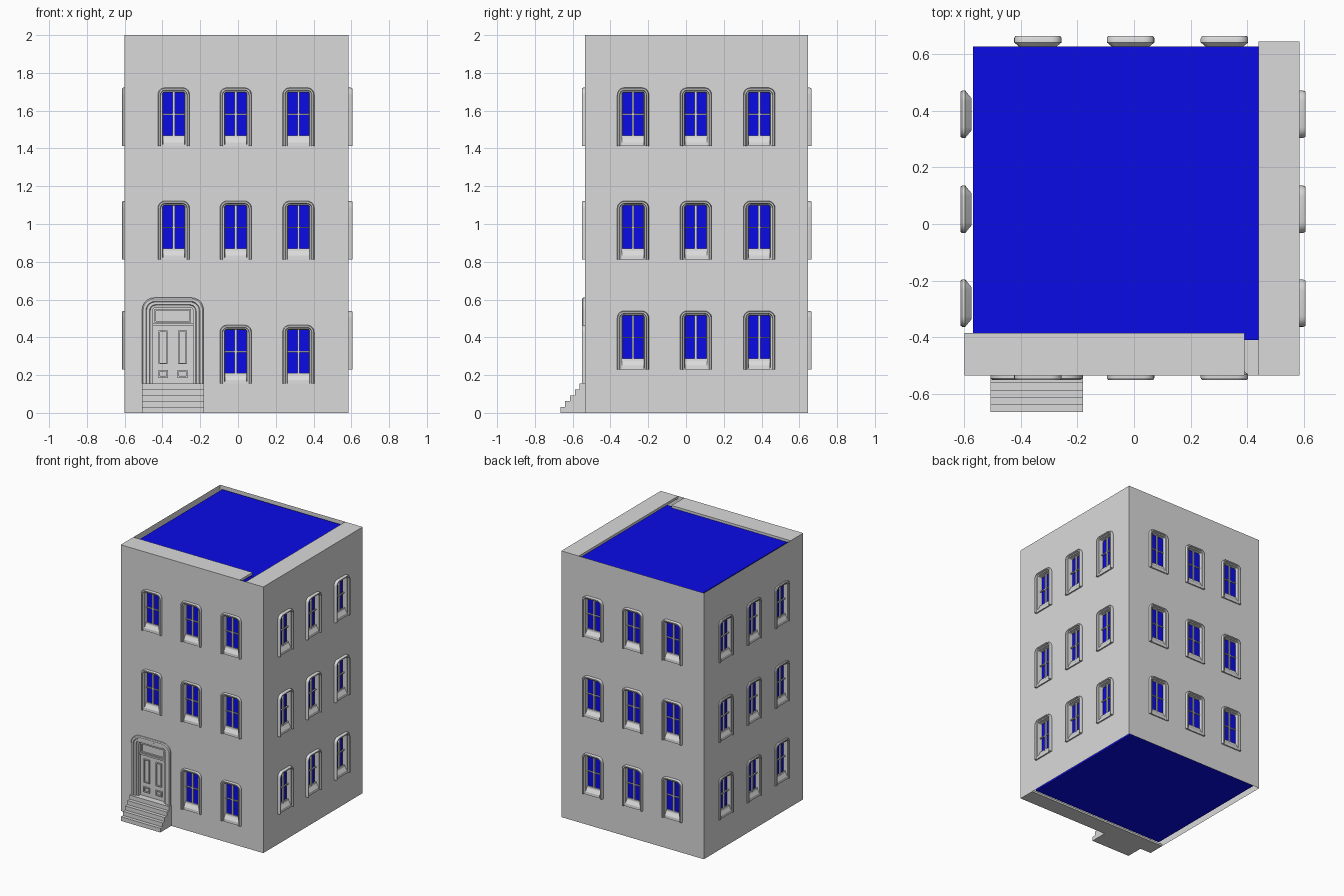
import bpy, bmesh, math
from mathutils import Vector

if "Cube" in bpy.data.objects:
    bpy.data.objects.remove(bpy.data.objects["Cube"])


def material(name, rgb):
    m = bpy.data.materials.new(name)
    m.diffuse_color = (*rgb, 1)
    m.use_nodes = True
    m.node_tree.nodes["Principled BSDF"].inputs["Base Color"].default_value = m.diffuse_color
    return m


GRAY = material("wall_gray", (0.70, 0.70, 0.70))
BLUE = material("glass_blue", (0.004, 0.004, 0.95))

# side name -> mapping from (along wall, height, distance outward), frame depth
SIDES = {
    "front": (lambda u, z, d: Vector((u, -0.535 - d, z)), 0.016),
    "right": (lambda u, z, d: Vector((0.585 + d, u, z)), 0.021),
    "back": (lambda u, z, d: Vector((u, 0.645 + d, z)), 0.019),
    "left": (lambda u, z, d: Vector((-0.60 - d, u, z)), 0.013),
}


def finish(name, bm, mat, smooth=False, recalc=True):
    if recalc:
        bmesh.ops.recalc_face_normals(bm, faces=bm.faces)
    me = bpy.data.meshes.new(name)
    bm.to_mesh(me)
    bm.free()
    me.materials.append(mat)
    ob = bpy.data.objects.new(name, me)
    bpy.context.collection.objects.link(ob)
    if smooth:
        bpy.ops.object.select_all(action='DESELECT')
        ob.select_set(True)
        bpy.context.view_layer.objects.active = ob
        bpy.ops.object.shade_smooth_by_angle(angle=math.radians(30))
    return ob


def add_prism(bm, a, b):
    """Solid between two matching polygons."""
    va, vb = [bm.verts.new(p) for p in a], [bm.verts.new(p) for p in b]
    n = len(va)
    bm.faces.new(va)
    bm.faces.new(vb[::-1])
    for i in range(n):
        j = (i + 1) % n
        bm.faces.new((va[i], vb[i], vb[j], va[j]))


def add_box(bm, f, u0, u1, z0, z1, d0, d1):
    rect = [(u0, z0), (u1, z0), (u1, z1), (u0, z1)]
    add_prism(bm, [f(u, z, d0) for u, z in rect], [f(u, z, d1) for u, z in rect])


def box(name, x0, x1, y0, y1, z0, z1, mat):
    bm = bmesh.new()
    add_box(bm, lambda u, z, d: Vector((u, d, z)), x0, x1, z0, z1, y0, y1)
    return finish(name, bm, mat)


def arch(c, hw, base, top, r, n=5):
    """Open outline with rounded upper corners."""
    pts = [(c - hw, base)]
    for i in range(n + 1):
        a = math.pi / 2 * i / n
        pts.append((c - hw + r - r * math.cos(a), top - r + r * math.sin(a)))
    return pts + [(2 * c - u, z) for u, z in reversed(pts)]


def add_moulding(bm, f, c, base, profile):
    """Sweep a closed profile of (half width, top, corner radius, depth) round an arch."""
    rings = [[bm.verts.new(f(u, z, d)) for u, z in arch(c, hw, base, top, r)]
             for hw, top, r, d in profile]
    m = len(rings)
    for k in range(m):
        a, b = rings[k], rings[(k + 1) % m]
        for i in range(len(a) - 1):
            bm.faces.new((a[i], a[i + 1], b[i + 1], b[i]))
    for end in (0, -1):
        bm.faces.new([r[end] for r in rings])


def wall(side, u0, u1, holes):
    """Thin wall sheet, gridded round its openings."""
    f, _ = SIDES[side]
    us = sorted({u0, u1, *[h[0] for h in holes], *[h[1] for h in holes]})
    zs = sorted({0.0, 2.0, *[h[2] for h in holes], *[h[3] for h in holes]})
    bm = bmesh.new()
    out = f(0, 0, 1) - f(0, 0, 0)
    grid = [[bm.verts.new(f(u, z, 0)) for z in zs] for u in us]
    for i in range(len(us) - 1):
        for j in range(len(zs) - 1):
            cu, cz = (us[i] + us[i + 1]) / 2, (zs[j] + zs[j + 1]) / 2
            if any(h[0] < cu < h[1] and h[2] < cz < h[3] for h in holes):
                continue
            face = bm.faces.new((grid[i][j], grid[i + 1][j],
                                 grid[i + 1][j + 1], grid[i][j + 1]))
            face.normal_update()
            if face.normal.dot(out) < 0:
                face.normal_flip()
    finish(side + "_wall", bm, GRAY, recalc=False)


def window(side, c, b):
    f, s = SIDES[side]
    # surround moulding
    bm = bmesh.new()
    t = b + 0.31
    add_moulding(bm, f, c, b, [
        (0.084, t, 0.038, -0.003), (0.084, t, 0.038, s * 0.6),
        (0.080, t - 0.004, 0.034, s), (0.072, t - 0.012, 0.027, s),
        (0.069, t - 0.015, 0.024, s * 0.5), (0.060, t - 0.022, 0.012, s * 0.4),
        (0.056, t - 0.025, 0.006, -0.026)])
    finish(side + "_window_surround", bm, GRAY, True)
    # sloping sill and glazing bars
    bm = bmesh.new()
    prof = [(b, -0.02), (b, s * 0.5), (b + 0.02, s * 0.4),
            (b + 0.045, -0.008), (b + 0.057, -0.01), (b + 0.057, -0.02)]
    add_prism(bm, [f(c - 0.058, z, d) for z, d in prof],
              [f(c + 0.058, z, d) for z, d in prof])
    add_box(bm, f, c - 0.006, c + 0.006, b + 0.05, b + 0.287, -0.02, -0.008)
    add_box(bm, f, c - 0.057, c + 0.057, b + 0.166, b + 0.173, -0.02, -0.01)
    finish(side + "_window_bars_and_sill", bm, GRAY)


# windows by side: column centres and row bases
X_COLS, Y_COLS = (-0.34, -0.012, 0.32), (-0.28, 0.052, 0.388)
ROWS = (0.23, 0.812, 1.412)
layout = {
    "front": [(c, b) for c in X_COLS for b in ROWS[1:]] + [(c, 0.155) for c in X_COLS[1:]],
    "right": [(c, b) for c in Y_COLS for b in ROWS],
    "back": [(c, b) for c in X_COLS for b in ROWS],
    "left": [(c, b) for c in Y_COLS for b in ROWS],
}
DOOR = -0.345
for side, places in layout.items():
    holes = [(c - 0.062, c + 0.062, b + 0.01, b + 0.29) for c, b in places]
    if side == "front":
        holes.append((DOOR - 0.115, DOOR + 0.115, 0.155, 0.565))
    lo, hi = (-0.60, 0.585) if side in ("front", "back") else (-0.535, 0.645)
    wall(side, lo, hi, holes)
    for c, b in places:
        window(side, c, b)

# blue core seen through the windows and as the roof
box("glass_core", -0.57, 0.55, -0.41, 0.627, 0.02, 1.98, BLUE)

# ledges along the wall tops and under the front
box("front_top_ledge", -0.60, 0.39, -0.535, -0.385, 1.982, 2.0, GRAY)
box("right_top_ledge", 0.44, 0.585, -0.535, 0.645, 1.982, 2.0, GRAY)
box("front_bottom_ledge", -0.60, 0.585, -0.535, -0.41, 0.0, 0.015, GRAY)

# door surround
front = SIDES["front"][0]
bm = bmesh.new()
add_moulding(bm, front, DOOR, 0.155, [
    (0.163, 0.61, 0.065, -0.003), (0.163, 0.61, 0.065, 0.011),
    (0.157, 0.604, 0.060, 0.016), (0.143, 0.591, 0.050, 0.016),
    (0.139, 0.587, 0.046, 0.009), (0.124, 0.574, 0.036, 0.009),
    (0.120, 0.570, 0.030, 0.002), (0.106, 0.556, 0.012, 0.0),
    (0.106, 0.556, 0.012, -0.03)])
finish("door_surround", bm, GRAY, True)

# door leaf with transom and raised panels
bm = bmesh.new()
add_box(bm, front, DOOR - 0.108, DOOR + 0.108, 0.15, 0.56, -0.03, -0.02)


def panel(u0, u1, z0, z1, w):
    """Raised rim round a flat panel."""
    for a, b, c, d in ((u0, u1, z0, z0 + w), (u0, u1, z1 - w, z1),
                       (u0, u0 + w, z0 + w, z1 - w), (u1 - w, u1, z0 + w, z1 - w)):
        add_box(bm, front, a, b, c, d, -0.022, -0.011)


panel(DOOR - 0.097, DOOR + 0.097, 0.478, 0.55, 0.008)
add_box(bm, front, DOOR - 0.106, DOOR + 0.106, 0.462, 0.474, -0.022, -0.010)
for sgn in (-1, 1):
    c = DOOR + sgn * 0.051
    panel(c - 0.024, c + 0.024, 0.258, 0.435, 0.007)
    panel(c - 0.026, c + 0.026, 0.186, 0.226, 0.008)
finish("door", bm, GRAY)

# front steps from a stair profile
steps, rise, tread = 5, 0.155 / 5, 0.0255
prof = [(0.0, -0.03), (0.155, -0.03)]
for i in range(steps):
    d = 0.028 + i * tread
    prof += [(0.155 - i * rise, d), (0.155 - (i + 1) * rise, d)]
bm = bmesh.new()
add_prism(bm, [front(-0.508, z, d) for z, d in prof],
          [front(-0.18, z, d) for z, d in prof])
finish("front_steps", bm, GRAY)
